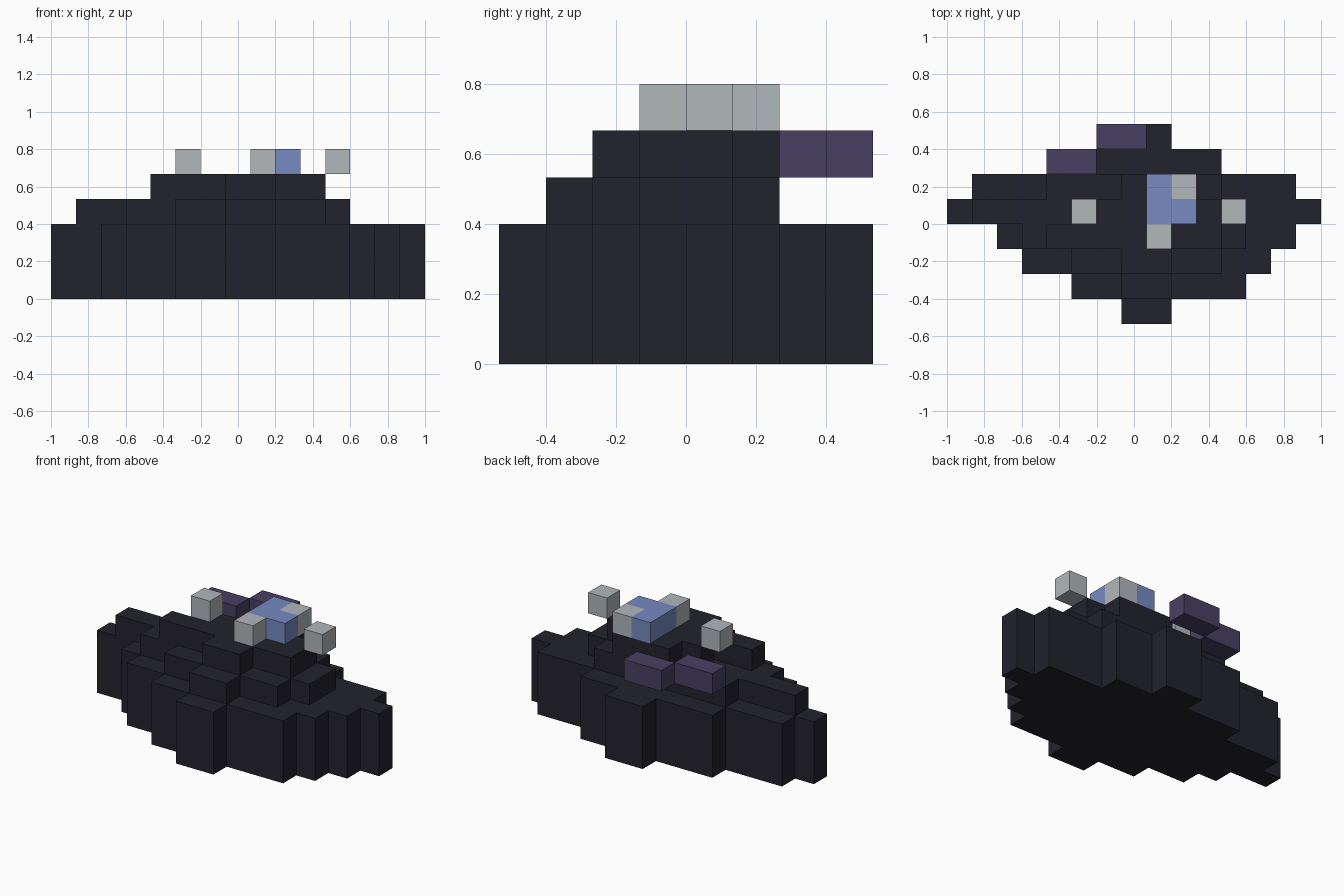
import bpy, bmesh
from mathutils import Vector

cube = bpy.data.objects.get("Cube")
if cube:
    bpy.data.objects.remove(cube, do_unlink=True)

U = 2 / 15                      # edge of one block
ORIGIN = Vector((-1, -4 * U, 0))


def material(name, rgb):
    m = bpy.data.materials.new(name)
    m.use_nodes = True
    color = (*rgb, 1)
    m.diffuse_color = color
    bsdf = next(n for n in m.node_tree.nodes if n.type == 'BSDF_PRINCIPLED')
    bsdf.inputs["Base Color"].default_value = color
    bsdf.inputs["Roughness"].default_value = 0.8
    return m


dark = material("charcoal", (0.016, 0.016, 0.025))
grey = material("pale grey", (0.44, 0.475, 0.50))
blue = material("soft blue", (0.184, 0.254, 0.533))
purple = material("dusky purple", (0.065, 0.051, 0.122))


def blocks(name, cells, mat):
    """Outer skin of a set of blocks, merged into large flat faces."""
    cells = set(cells)
    bm = bmesh.new()
    for c in cells:
        for axis in range(3):
            for side in (0, 1):
                step = [0, 0, 0]
                step[axis] = 2 * side - 1
                if tuple(a + b for a, b in zip(c, step)) in cells:
                    continue
                ring = []
                for p, q in ((0, 0), (1, 0), (1, 1), (0, 1)):
                    corner = Vector(c)
                    corner[axis] += side
                    corner[(axis + 1) % 3] += p
                    corner[(axis + 2) % 3] += q
                    ring.append(bm.verts.new(ORIGIN + corner * U))
                bm.faces.new(ring if side else ring[::-1])
    bmesh.ops.remove_doubles(bm, verts=bm.verts, dist=U / 100)
    bmesh.ops.dissolve_limit(bm, angle_limit=0.01, verts=bm.verts, edges=bm.edges)
    mesh = bpy.data.meshes.new(name)
    bm.to_mesh(mesh)
    bm.free()
    mesh.materials.append(mat)
    ob = bpy.data.objects.new(name, mesh)
    bpy.context.collection.objects.link(ob)
    return ob


def layer(levels, first_row, spans):
    """Rows of blocks from front to back, each given as first and last column."""
    return [(i, first_row + n, k) for k in levels
            for n, (a, b) in enumerate(spans) for i in range(a, b + 1)]


# Stepped body: tall base, middle step, upper step
base = layer(range(3), 0, [(7, 8), (5, 11), (3, 12), (2, 13),
                           (0, 14), (1, 13), (4, 10), (7, 8)])
middle = layer([3], 1, [(7, 8), (5, 10), (3, 11), (1, 11), (4, 10)])
upper = layer([4], 2, [(7, 8), (4, 10), (6, 10), (7, 9)])
blocks("stepped_body", base + middle + upper, dark)

# Raised blocks at the back
blocks("back_block_right", layer([4], 6, [(4, 5)]), purple)
blocks("back_block_middle", layer([4], 7, [(6, 7)]), purple)

# Blue top piece with pale blocks around it
blocks("top_piece", [(8, 4, 5), (8, 5, 5), (9, 4, 5)], blue)
for name, i, j in (("front_pale_block", 8, 3), ("back_pale_block", 9, 5),
                   ("right_pale_block", 5, 4), ("left_pale_block", 11, 4)):
    blocks(name, [(i, j, 5)], grey)
